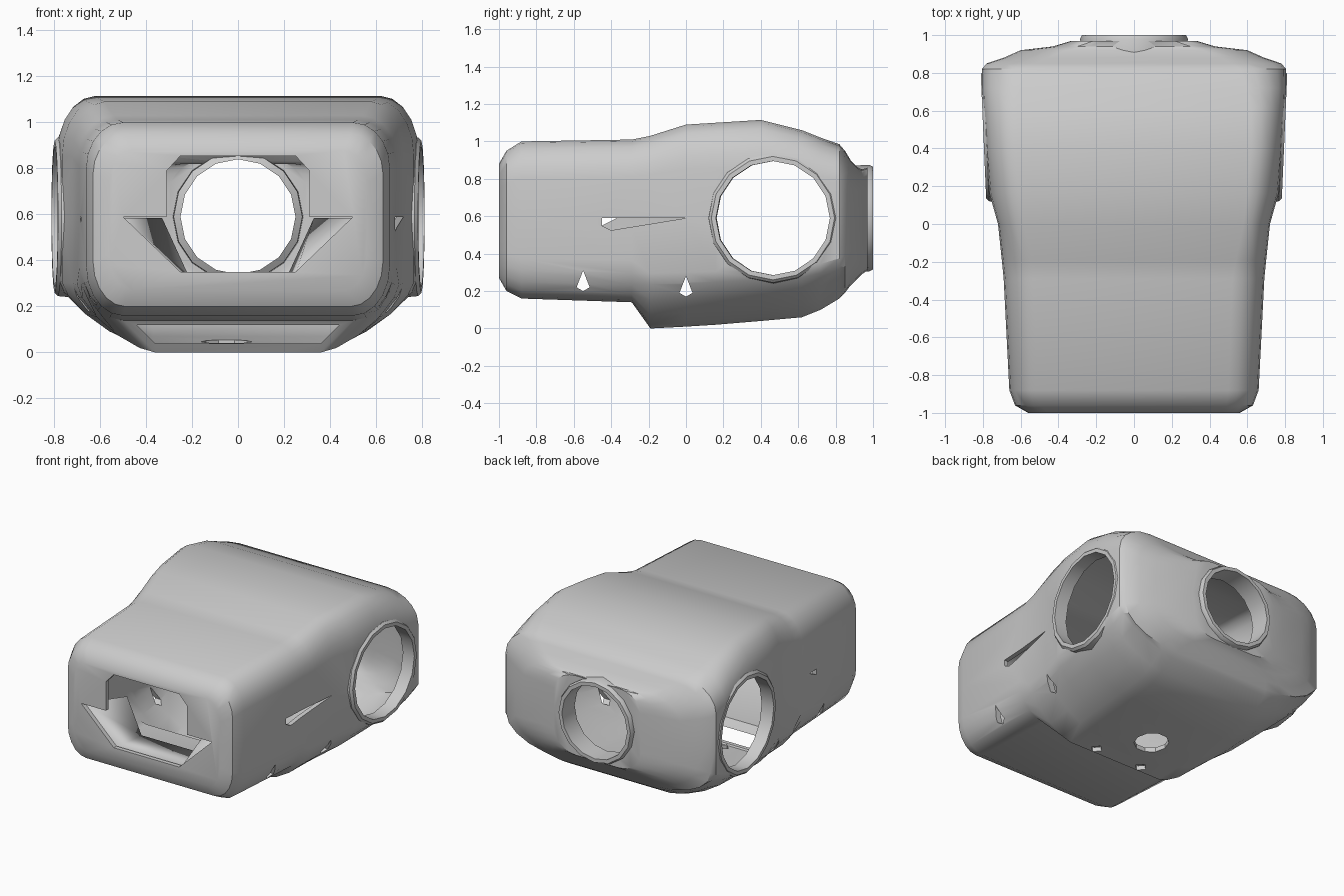
import bpy, bmesh, math
from mathutils import Matrix

if "Cube" in bpy.data.objects:
    bpy.data.objects.remove(bpy.data.objects["Cube"])

MID = 0.59      # height of every round port
WALL = 0.03

grey = bpy.data.materials.new("plain grey")
grey.use_nodes = True
grey.diffuse_color = (0.6, 0.6, 0.6, 1)
grey.node_tree.nodes["Principled BSDF"].inputs["Base Color"].default_value = grey.diffuse_color


def add_object(name, bm):
    bmesh.ops.recalc_face_normals(bm, faces=bm.faces)
    mesh = bpy.data.meshes.new(name)
    bm.to_mesh(mesh)
    bm.free()
    mesh.materials.append(grey)
    ob = bpy.data.objects.new(name, mesh)
    bpy.context.collection.objects.link(ob)
    return ob


def activate(ob):
    bpy.ops.object.select_all(action='DESELECT')
    ob.select_set(True)
    bpy.context.view_layer.objects.active = ob


def loft(bm, rings, closed=True):
    """Skin a list of equal point rings with quads."""
    rows = [[bm.verts.new(p) for p in ring] for ring in rings]
    for a, b in zip(rows, rows[1:]):
        n = len(a)
        for i in range(n if closed else n - 1):
            j = (i + 1) % n
            bm.faces.new((a[i], a[j], b[j], b[i]))
    return rows


def solid(name, rings):
    """Loft with both ends capped."""
    bm = bmesh.new()
    rows = loft(bm, rings)
    bm.faces.new(rows[0])
    bm.faces.new(rows[-1])
    return add_object(name, bm)


def prism(name, outline, axis, start, end):
    """Extrude a flat outline along x, y or z."""
    place = {'x': lambda p, t: (t, p[0], p[1]),
             'y': lambda p, t: (p[0], t, p[1]),
             'z': lambda p, t: (p[0], p[1], t)}[axis]
    return solid(name, [[place(p, t) for p in outline] for t in (start, end)])


def mirrored(points):
    """Complete a symmetric outline from its right half."""
    return points + [(-x, z) for x, z in reversed(points)]


def circle(cx, cy, r, sides=16):
    steps = [2 * math.pi * i / sides for i in range(sides)]
    return [(cx + r * math.cos(t), cy + r * math.sin(t)) for t in steps]


def collar(name, profile, matrix):
    """Revolve a closed (radius, offset) profile around local z."""
    bm = bmesh.new()
    rings = [[(x, y, h) for x, y in circle(0, 0, r)] for r, h in profile]
    loft(bm, rings + rings[:1])
    bmesh.ops.remove_doubles(bm, verts=bm.verts, dist=1e-5)
    bm.transform(matrix)
    return add_object(name, bm)


def section(y, wide, floor, roof, floor_flat, roof_flat, inset):
    """Cross-section with eased corners; the belly between step and tail is more chamfered."""
    power = 1.45 if -.2 < y < .84 else 2
    low, high = (MID - floor) * .5, (roof - MID) * .48
    y, wide, floor, roof = y * (1 - inset), wide - inset, floor + inset, roof - inset
    turns = [math.pi / 2 * i / 5 for i in range(6)]
    half = []
    for t in turns:
        s, c = math.sin(t) ** (2 / power), max(math.cos(t), 0) ** (2 / power)
        half.append((floor_flat + (wide - floor_flat) * s, floor + low * (1 - c)))
    half.append((wide, MID))
    half += [(roof_flat + (wide - roof_flat) * math.cos(t), roof - high * (1 - math.sin(t)))
             for t in turns]
    return [(x, y, z) for x, z in mirrored(half)]


# Body stations: y, half width, floor, roof, half width of floor flat and of roof flat
stations = [
    (-1, .56, .27, .88, .46, .46),
    (-.96, .63, .2, .95, .49, .49),
    (-.88, .66, .16, 1, .5, .5),
    (-.29, .69, .14, 1.01, .5, .52),
    (-.19, .7, 0, 1.03, .36, .54),
    (0, .72, .01, 1.09, .37, .58),
    (.16, .765, .02, 1.1, .37, .6),
    (.4, .785, .04, 1.115, .37, .62),
    (.62, .8, .06, 1.06, .37, .62),
    (.72, .805, .1, 1.02, .38, .6),
    (.82, .805, .16, .985, .38, .56),
    (.85, .78, .19, .95, .36, .52),
    (.88, .69, .23, .9, .34, .46),
    (.92, .6, .27, .86, .28, .36),
    (.94, .43, .29, .85, .22, .24),
    (.97, .33, .31, .86, .16, .16),
]

body = solid("body_shell", [section(*s, 0) for s in stations])

# Cavity and openings
cutters = [
    solid("cavity_cut", [section(*s, WALL) for s in stations]),
    prism("side_port_cut", circle(.465, MID, .31), 'x', -1.2, 1.2),
    prism("rear_port_cut", circle(0, MID, .26), 'y', .8, 1.2),
    prism("front_window_cut", mirrored([(.31, .57), (.31, .79), (.25, .855)]), 'y', -1.2, -.7),
    prism("front_tray_cut", mirrored([(.25, .35), (.5, MID)]), 'y', -1.2, -.8),
    prism("step_slot_cut", mirrored([(.36, .04), (.44, .12)]), 'y', -.36, -.18),
    prism("floor_hole_cut", circle(-.05, .11, .11, 10), 'z', -.1, .12),
    prism("left_slit_cut", [(-.45, MID), (-.45, .55), (-.4, .525), (0, MID)], 'x', .5, 1),
    prism("right_slit_cut", [(-.45, MID), (-.45, .55), (-.37, MID)], 'x', -1, -.5),
]
for side in (-1, 1):
    cutters.append(prism("floor_slot_cut", circle(side * .18, -.15, .04, 4), 'z', -.1, .08))
    for y, z in ((-.55, .25), (0, .22)):
        diamond = [(y - .035, z - .03), (y, z + .06), (y + .035, z - .03), (y, z - .05)]
        cutters.append(prism("diamond_cut", diamond, 'x', side * .45, side))

activate(body)
for cutter in cutters:
    cut = body.modifiers.new("cut", 'BOOLEAN')
    cut.operation = 'DIFFERENCE'
    cut.solver = 'EXACT'
    cut.object = cutter
    bpy.ops.object.modifier_apply(modifier=cut.name)
    bpy.data.objects.remove(cutter)

# Collars around the round ports
parts = [body]
parts.append(collar("rear_collar", [(.25, .86), (.28, .88), (.285, .98), (.275, 1), (.25, 1)],
                    Matrix.Translation((0, 0, MID)) @ Matrix.Rotation(-math.pi / 2, 4, 'X')))
for name, side in (("left_collar", 1), ("right_collar", -1)):
    lean = Matrix.Rotation(side * math.radians(-2.5), 4, 'Z')
    parts.append(collar(name, [(.305, -.08), (.35, -.06), (.345, -.005), (.33, .01), (.305, .01)],
                        Matrix.Translation((side * .787, .465, MID)) @ lean
                        @ Matrix.Rotation(side * math.pi / 2, 4, 'Y')))

# Sloping tray inside the front window
bm = bmesh.new()
loft(bm, [[(-a, y, .585), (-b, y, z), (b, y, z), (a, y, .585)]
          for a, b, z, y in ((.5, .25, .34, -.98), (.33, .22, .345, -.74))], closed=False)
tray = add_object("front_tray", bm)
tray.modifiers.new("wall", 'SOLIDIFY').thickness = .012
parts.append(tray)

for ob in parts:
    activate(ob)
    bpy.ops.object.shade_smooth_by_angle(angle=math.radians(32))
